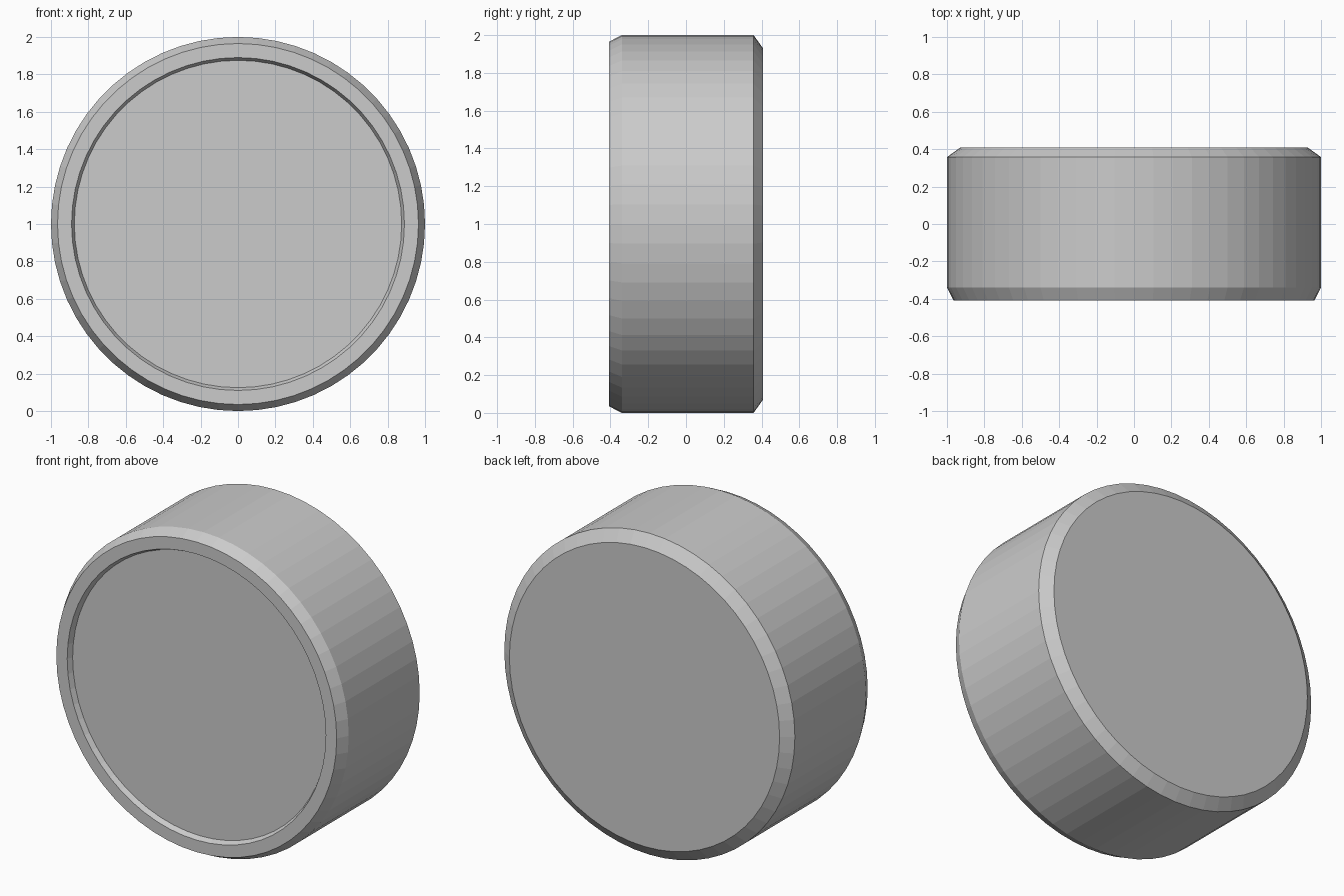
import bpy, bmesh
from math import sin, cos, pi

if "Cube" in bpy.data.objects:
    bpy.data.objects.remove(bpy.data.objects["Cube"])

SIDES = 60

# Half profile (radius, y) from recessed front face round to the back face
PROFILE = [
    (0.875, -0.376),   # recessed face edge
    (0.89, -0.408),    # inner lip of the rim
    (0.965, -0.408),   # outer lip of the rim
    (1.0, -0.34),      # front bevel
    (1.0, 0.358),      # drum side
    (0.93, 0.408),     # back bevel
]

bm = bmesh.new()
rings = [[bm.verts.new((r * sin(2 * pi * i / SIDES), y, 1 + r * cos(2 * pi * i / SIDES)))
          for i in range(SIDES)] for r, y in PROFILE]

# Side walls
for a, b in zip(rings, rings[1:]):
    for i in range(SIDES):
        j = (i + 1) % SIDES
        bm.faces.new((a[i], a[j], b[j], b[i]))

# Front and back discs
bm.faces.new(rings[0])
bm.faces.new(rings[-1])
bmesh.ops.recalc_face_normals(bm, faces=bm.faces)

mesh = bpy.data.meshes.new("round_drum")
bm.to_mesh(mesh)
bm.free()
bpy.context.collection.objects.link(bpy.data.objects.new("round_drum", mesh))
